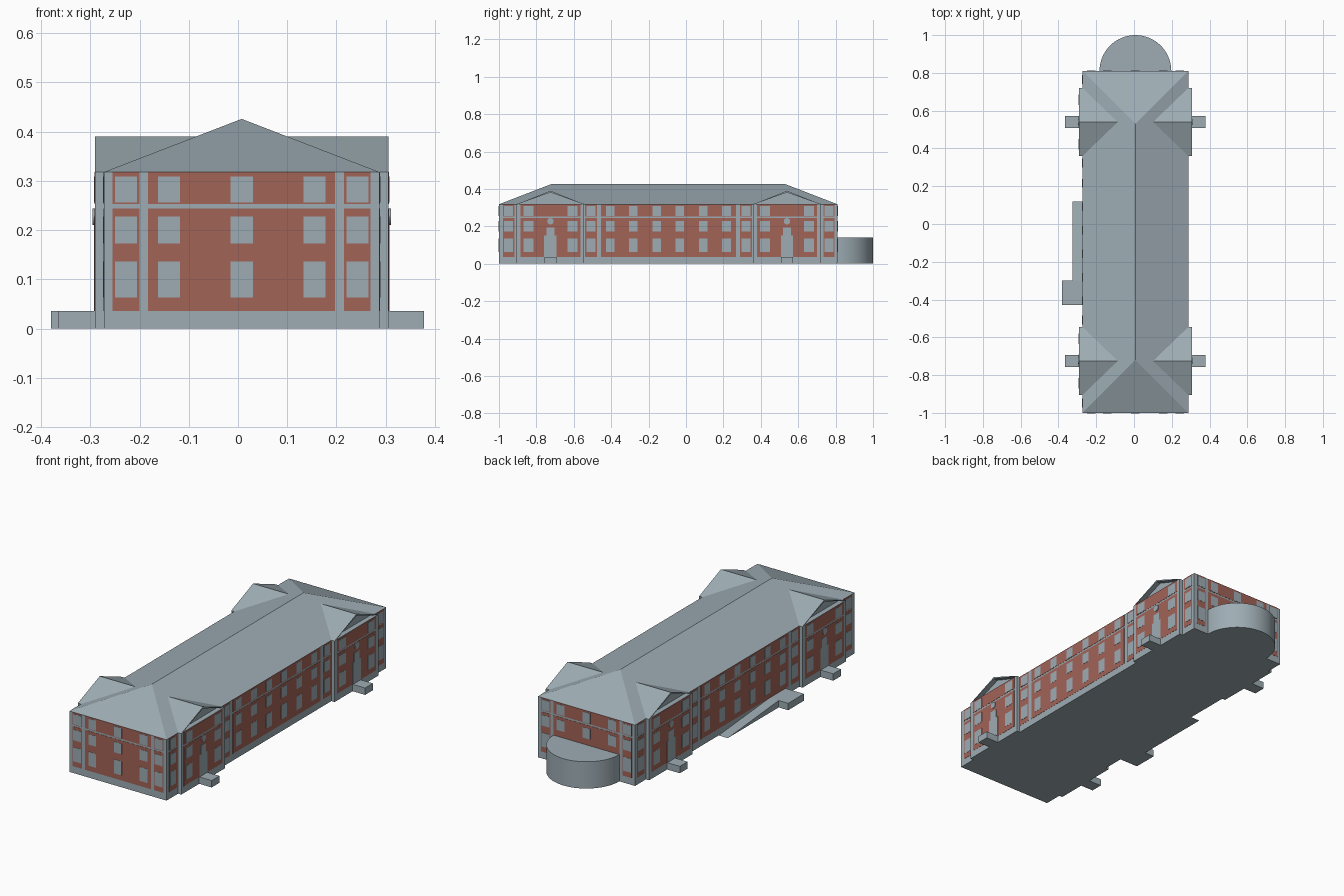
import bpy, bmesh, math
from mathutils import Matrix

if "Cube" in bpy.data.objects:
    bpy.data.objects.remove(bpy.data.objects["Cube"])

CX = 0.0075                 # building centre line
HALF, WING = 0.28, 0.2985   # half widths of main block and pavilions
Y0, Y1 = -1.0, 0.81
EAVE, RIDGE, BASE = 0.318, 0.426, 0.036
WINGS = (-0.725, 0.54)      # pavilion centres
ROWS = ((0.063, 0.136), (0.173, 0.228), (0.256, 0.309))
BRICK_ROWS = ((BASE, 0.244), (0.253, EAVE))


def material(name, rgb):
    m = bpy.data.materials.new(name)
    m.diffuse_color = (*rgb, 1)
    m.use_nodes = True
    m.node_tree.nodes["Principled BSDF"].inputs["Base Color"].default_value = m.diffuse_color
    return m


STONE = material("grey stone", (0.34, 0.415, 0.455))
BRICK = material("red brick", (0.36, 0.125, 0.095))


def finish(name, bm, mat):
    bmesh.ops.recalc_face_normals(bm, faces=bm.faces)
    me = bpy.data.meshes.new(name)
    bm.to_mesh(me)
    bm.free()
    me.materials.append(mat)
    ob = bpy.data.objects.new(name, me)
    bpy.context.collection.objects.link(ob)
    return ob


def boxes(name, items, mat):
    bm = bmesh.new()
    for x0, x1, y0, y1, z0, z1 in items:
        m = Matrix.Translation(((x0 + x1) / 2, (y0 + y1) / 2, (z0 + z1) / 2))
        bmesh.ops.create_cube(bm, size=1, matrix=m @ Matrix.Diagonal((x1 - x0, y1 - y0, z1 - z0, 1)))
    return finish(name, bm, mat)


def prism(bm, profile, offset):
    """Extrude a closed profile of 3D points along an offset."""
    f = bm.faces.new([bm.verts.new(p) for p in profile])
    r = bmesh.ops.extrude_face_region(bm, geom=[f], use_keep_orig=True)
    bmesh.ops.translate(bm, verts=[v for v in r["geom"] if isinstance(v, bmesh.types.BMVert)], vec=offset)
    bmesh.ops.recalc_face_normals(bm, faces=bm.faces)


# main block and the two projecting pavilions
boxes("main_block", [(CX - HALF, CX + HALF, Y0, Y1, 0, EAVE)], STONE)
boxes("pavilions", [(CX - WING, CX + WING, w - 0.18, w + 0.18, 0, EAVE) for w in WINGS], STONE)

# hipped main roof
bm = bmesh.new()
a, b, c, d = [bm.verts.new((CX + s * HALF, y, EAVE)) for s, y in ((-1, Y0), (1, Y0), (1, Y1), (-1, Y1))]
e, f = [bm.verts.new((CX, y, RIDGE)) for y in (Y0 + 0.28, Y1 - 0.28)]
for face in ((a, b, e), (b, c, f, e), (c, d, f), (d, a, e, f), (d, c, b, a)):
    bm.faces.new(face)
finish("hipped_roof", bm, STONE)

# cross gables with recessed pediments
for w in WINGS:
    bm = bmesh.new()
    x = CX - WING
    prism(bm, [(x, w - 0.18, EAVE), (x, w + 0.18, EAVE), (x, w, 0.39)], (2 * WING, 0, 0))
    for thick, depth in ((0.009, 0), (0, -0.025)):
        ends = [g for g in bm.faces if len(g.verts) == 3]
        bmesh.ops.inset_individual(bm, faces=ends, thickness=thick, depth=depth)
    finish("cross_gable", bm, STONE)

# facade plates: centre, half width and height along each wall
END_BRICK = [(0, 0.19), (-0.235, 0.027), (0.235, 0.027)]
END_WINDOWS = [(u, 0.0225) for u in (-0.235, -0.148, 0, 0.148, 0.235)]
for name, bays, rows, mat, out in (("end_brick", END_BRICK, BRICK_ROWS, BRICK, 0.001),
                                   ("end_window", END_WINDOWS, ROWS, STONE, 0.002)):
    for y, tag in ((Y0, "front"), (Y1, "back")):
        boxes(f"{name}_{tag}", [(CX + u - h, CX + u + h, y - out, y + out, z0, z1)
                                for u, h in bays for z0, z1 in rows], mat)

MAIN_BRICK = [(-0.947, 0.031), (-0.508, 0.032), (-0.093, 0.361), (0.322, 0.032), (0.764, 0.03)]
MAIN_WINDOWS = [(v, 0.024) for v in (-0.948, -0.508, 0.322, 0.764)]
MAIN_WINDOWS += [(-0.406 + 0.1245 * i, 0.023) for i in range(6)]
WING_BRICK = [(w, 0.16) for w in WINGS]
WING_WINDOWS = [(w + s * 0.118, 0.027) for w in WINGS for s in (-1, 1)]
DOORS = [(0.033, BASE, 0.15), (0.021, 0.15, 0.195)]


def side_plates(name, wall, out, bays, rows, mat):
    for s, tag in ((-1, "left"), (1, "right")):
        x = CX + s * wall
        boxes(f"{name}_{tag}", [(x - out, x + out, v - h, v + h, z0, z1)
                                for v, h in bays for z0, z1 in rows], mat)


side_plates("side_brick", HALF, 0.001, MAIN_BRICK, BRICK_ROWS, BRICK)
side_plates("side_window", HALF, 0.002, MAIN_WINDOWS, ROWS, STONE)
side_plates("pavilion_brick", WING, 0.001, WING_BRICK, BRICK_ROWS, BRICK)
side_plates("pavilion_window", WING, 0.002, WING_WINDOWS, ROWS, STONE)
for h, z0, z1 in DOORS:
    side_plates("door_surround", WING, 0.002, [(w, h) for w in WINGS], [(z0, z1)], STONE)

# round medallions above the doors, and door steps
for s, reach in ((-1, -0.365), (1, 0.378)):
    for w in WINGS:
        bm = bmesh.new()
        m = Matrix.Translation((CX + s * WING, w, 0.227)) @ Matrix.Rotation(math.pi / 2, 4, 'Y')
        bmesh.ops.create_cone(bm, cap_ends=True, segments=24, radius1=0.017, radius2=0.017, depth=0.009, matrix=m)
        finish("medallion", bm, STONE)
    x0, x1 = sorted((CX + s * (WING - 0.01), reach))
    boxes("door_steps", [(x0, x1, w - 0.032, w + 0.032, 0, BASE) for w in WINGS], STONE)

# side landing with its ramp
boxes("landing", [(-0.38, -0.265, -0.43, -0.30, 0, BASE)], STONE)
bm = bmesh.new()
prism(bm, [(-0.325, -0.30, 0), (-0.325, 0.12, 0), (-0.325, -0.30, BASE)], (0.06, 0, 0))
finish("ramp", bm, STONE)

# half-round rear apse
bm = bmesh.new()
arc = [(CX + 0.19 * math.cos(math.pi * i / 32), Y1 + 0.19 * math.sin(math.pi * i / 32), 0) for i in range(33)]
prism(bm, arc, (0, 0, 0.14))
apse = finish("rear_apse", bm, STONE)
bpy.context.view_layer.objects.active = apse
apse.select_set(True)
bpy.ops.object.shade_smooth_by_angle(angle=math.radians(30))
